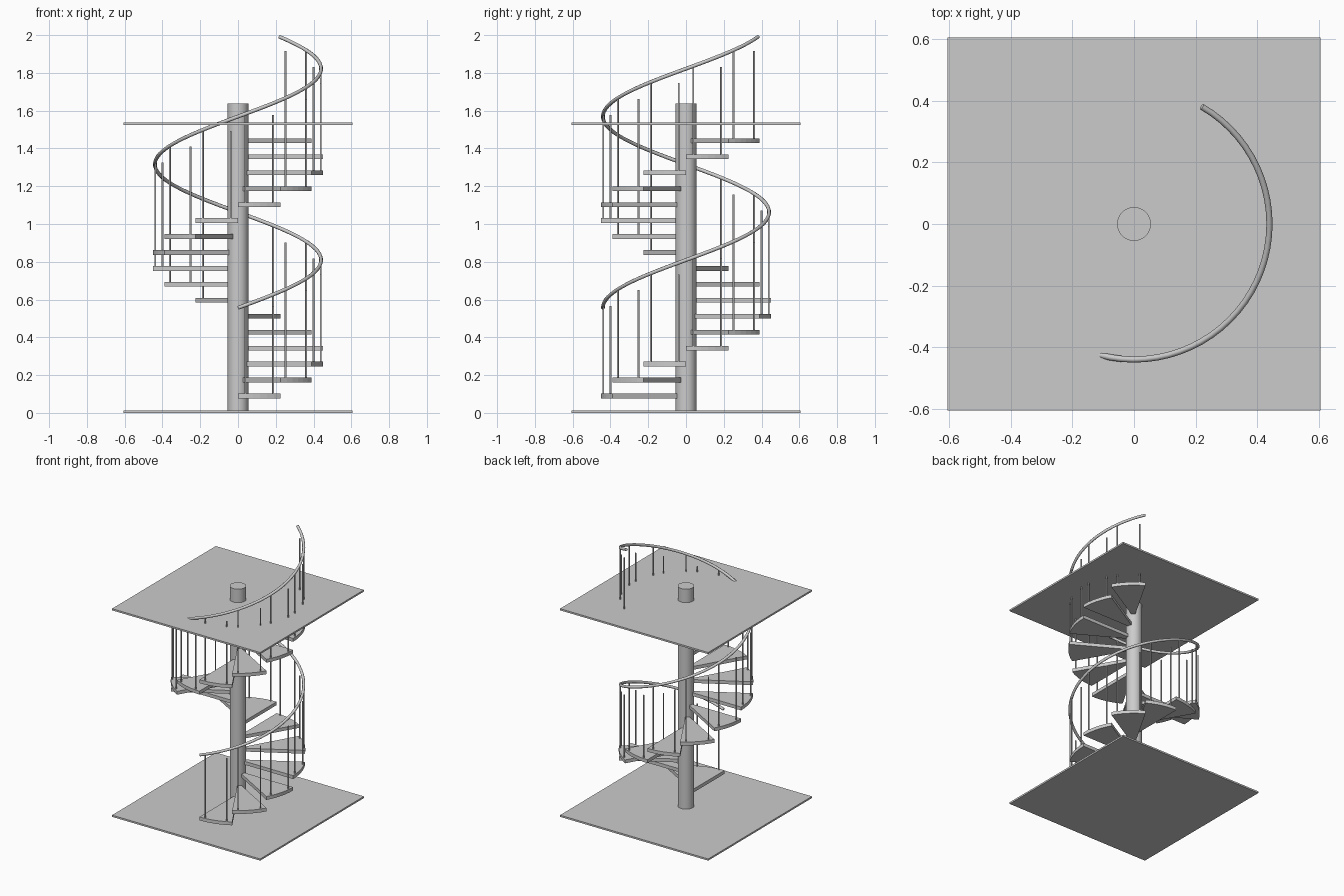
import bpy
import bmesh
from math import cos, sin, radians

cube = bpy.data.objects.get("Cube")
if cube:
    bpy.data.objects.remove(cube, do_unlink=True)

STEPS = 17
TURN = 30            # degrees per step
RISE = 1.435 / STEPS
START = -90          # first step begins at the front
STEP_R, RAIL_R = 0.45, 0.44
STEP_TOP, STEP_THICK = 0.102, 0.025
BALUSTER_TOP = 0.565
SLAB = 0.0125

grey = bpy.data.materials.new("plain grey")
grey.use_nodes = True
grey.diffuse_color = (0.6, 0.6, 0.6, 1)
grey.node_tree.nodes["Principled BSDF"].inputs["Base Color"].default_value = (0.6, 0.6, 0.6, 1)


def polar(r, degrees, z):
    a = radians(degrees)
    return (r * cos(a), r * sin(a), z)


def finish(obj, name, smooth=False):
    obj.name = name
    obj.data.materials.append(grey)
    if smooth:
        bpy.ops.object.select_all(action='DESELECT')
        obj.select_set(True)
        bpy.context.view_layer.objects.active = obj
        bpy.ops.object.shade_smooth_by_angle(angle=radians(50))
    return obj


def slab(name, top):
    bpy.ops.mesh.primitive_cube_add(size=1, location=(0, 0, top - SLAB / 2))
    obj = bpy.context.object
    obj.scale = (1.21, 1.21, SLAB)
    finish(obj, name)


def rod(name, r, x, y, bottom, top, sides):
    bpy.ops.mesh.primitive_cylinder_add(
        vertices=sides, radius=r, depth=top - bottom, location=(x, y, (bottom + top) / 2))
    finish(bpy.context.object, name, smooth=True)


def wedge(name, start, top):
    """Pie-shaped tread with a curved outer edge."""
    bm = bmesh.new()
    low = top - STEP_THICK
    arc = 6
    outline = [(0, 0, low)] + [polar(STEP_R, start + TURN * k / arc, low) for k in range(arc + 1)]
    face = bm.faces.new([bm.verts.new(p) for p in outline])
    upper = bmesh.ops.extrude_face_region(bm, geom=[face])["geom"]
    bmesh.ops.translate(bm, vec=(0, 0, STEP_THICK),
                        verts=[v for v in upper if isinstance(v, bmesh.types.BMVert)])
    bmesh.ops.recalc_face_normals(bm, faces=bm.faces)
    mesh = bpy.data.meshes.new(name)
    bm.to_mesh(mesh)
    bm.free()
    obj = bpy.data.objects.new(name, mesh)
    bpy.context.collection.objects.link(obj)
    finish(obj, name)


# Floors and central post
slab("lower_floor", SLAB)
slab("upper_floor", STEP_TOP + STEPS * RISE)
rod("central_post", 0.055, 0, 0, 0, 1.637, 32)

# Treads, each carrying two balusters of equal height
for i in range(STEPS):
    start = START + TURN * i
    top = STEP_TOP + RISE * i
    wedge(f"step_{i + 1}", start, top)
    for side, offset in (("first", 5), ("second", TURN - 5)):
        x, y, _ = polar(RAIL_R, start + offset, 0)
        rod(f"{side}_baluster_{i + 1}", 0.005, x, y, top - STEP_THICK / 2, BALUSTER_TOP + RISE * i, 8)

# Helical handrail
curve = bpy.data.curves.new("handrail", 'CURVE')
curve.dimensions = '3D'
curve.twist_mode = 'Z_UP'
curve.bevel_depth = 0.01
curve.bevel_resolution = 2
curve.use_fill_caps = True
spline = curve.splines.new('POLY')
count = STEPS * 6
spline.points.add(count)
for k, point in enumerate(spline.points):
    t = k / count
    point.co = (*polar(RAIL_R, START + TURN * STEPS * t, 0.556 + RISE * STEPS * t), 1)
rail = bpy.data.objects.new("handrail", curve)
bpy.context.collection.objects.link(rail)
bpy.ops.object.select_all(action='DESELECT')
rail.select_set(True)
bpy.context.view_layer.objects.active = rail
bpy.ops.object.convert(target='MESH')
finish(bpy.context.object, "handrail", smooth=True)
